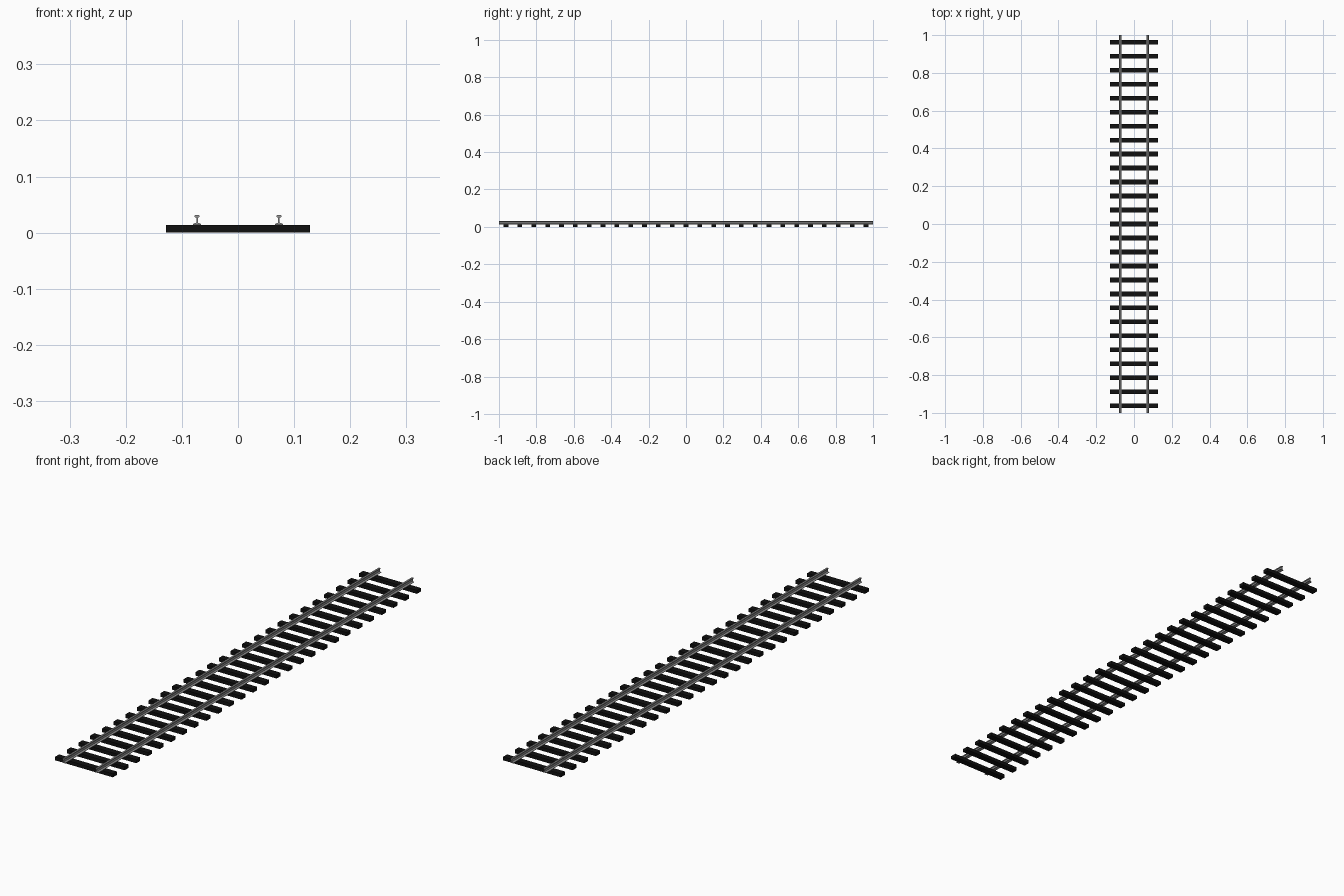
import bpy, bmesh

if "Cube" in bpy.data.objects:
    bpy.data.objects.remove(bpy.data.objects["Cube"])

def material(name, c):
    m = bpy.data.materials.new(name)
    m.diffuse_color = (*c, 1)
    m.use_nodes = True
    m.node_tree.nodes["Principled BSDF"].inputs["Base Color"].default_value = m.diffuse_color
    return m

BLACK = material("dark_timber", (0.005, 0.005, 0.005))
STEEL = material("steel", (0.3, 0.3, 0.3))

SLEEPERS, END_Y = 27, 0.962
SLEEPER_SIZE = (0.256, 0.025, 0.014)
GAUGE_X = 0.073

def add_object(name, bm, mat):
    bmesh.ops.recalc_face_normals(bm, faces=bm.faces)
    mesh = bpy.data.meshes.new(name)
    bm.to_mesh(mesh)
    bm.free()
    mesh.materials.append(mat)
    ob = bpy.data.objects.new(name, mesh)
    bpy.context.collection.objects.link(ob)
    return ob

# Sleepers: evenly spaced beams
for i in range(SLEEPERS):
    bm = bmesh.new()
    bmesh.ops.create_cube(bm, size=1)
    bmesh.ops.scale(bm, vec=SLEEPER_SIZE, verts=bm.verts)
    y = -END_Y + 2 * END_Y * i / (SLEEPERS - 1)
    add_object(f"sleeper_{i + 1}", bm, BLACK).location = (0, y, SLEEPER_SIZE[2] / 2)

# Rail half profile (x, z): foot, thin web, rounded head
half = [(0.0075, 0.014), (0.0075, 0.0155), (0.0045, 0.0168), (0.0013, 0.018),
        (0.0013, 0.0265), (0.0042, 0.028), (0.0042, 0.0305), (0.0034, 0.0315)]
profile = half + [(-x, z) for x, z in reversed(half)]

# Rails: profile extruded along the whole track
for name, x0 in (("left_rail", -GAUGE_X), ("right_rail", GAUGE_X)):
    bm = bmesh.new()
    face = bm.faces.new([bm.verts.new((x, -1, z)) for x, z in profile])
    ext = bmesh.ops.extrude_face_region(bm, geom=[face], use_keep_orig=True)
    bmesh.ops.translate(bm, vec=(0, 2, 0),
                        verts=[v for v in ext["geom"] if isinstance(v, bmesh.types.BMVert)])
    add_object(name, bm, STEEL).location.x = x0
